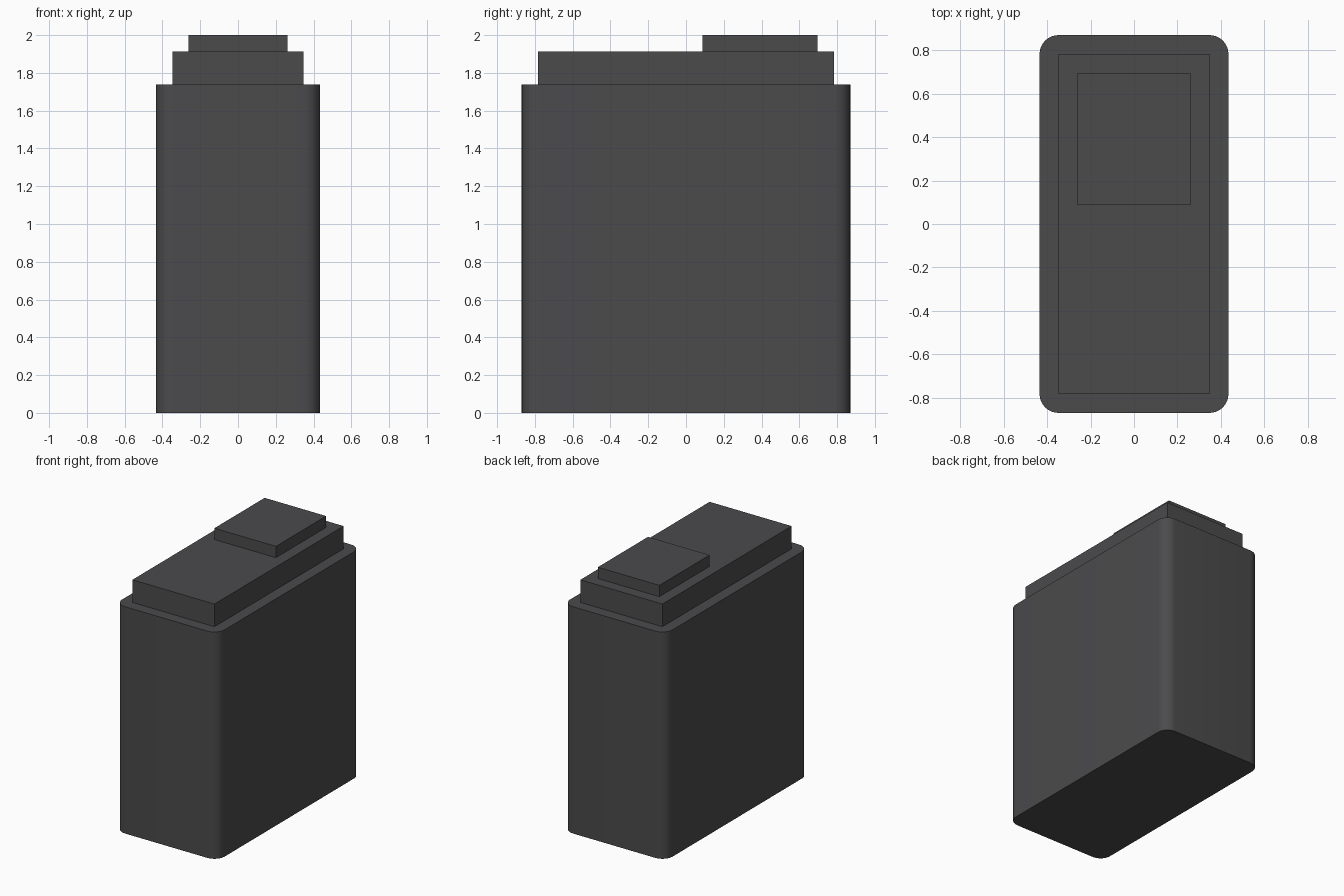
import bpy, bmesh, math

if "Cube" in bpy.data.objects:
    bpy.data.objects.remove(bpy.data.objects["Cube"])

U = 2 / 23  # design module: the whole model is 23 modules tall

dark = bpy.data.materials.new("dark_grey")
dark.diffuse_color = (0.07, 0.07, 0.073, 1)
dark.use_nodes = True
dark.node_tree.nodes["Principled BSDF"].inputs["Base Color"].default_value = dark.diffuse_color


def block(name, x, y, z, radius=0):
    """Box from (min, max) ranges in modules, with optional rounded vertical edges."""
    bm = bmesh.new()
    bmesh.ops.create_cube(bm, size=1)
    for v in bm.verts:
        v.co = [r[c > 0] * U for c, r in zip(v.co, (x, y, z))]
    if radius:
        upright = [e for e in bm.edges
                   if abs(e.verts[0].co.z - e.verts[1].co.z) > 1e-4]
        bmesh.ops.bevel(bm, geom=upright, offset=radius * U, offset_type='OFFSET',
                        segments=8, profile=0.5, affect='EDGES')
    bmesh.ops.recalc_face_normals(bm, faces=bm.faces)
    mesh = bpy.data.meshes.new(name)
    bm.to_mesh(mesh)
    bm.free()
    mesh.materials.append(dark)
    obj = bpy.data.objects.new(name, mesh)
    bpy.context.collection.objects.link(obj)
    if radius:
        bpy.context.view_layer.objects.active = obj
        obj.select_set(True)
        bpy.ops.object.shade_smooth_by_angle(angle=math.radians(30))
        obj.select_set(False)
    return obj


# Main casing with rounded vertical corners
block("casing", (-5, 5), (-10, 10), (0, 20), radius=1)
# Stepped lid on top of the casing
block("lid", (-4, 4), (-9, 9), (20, 22))
# Small raised cap towards the back
block("cap", (-3, 3), (1, 8), (22, 23))
